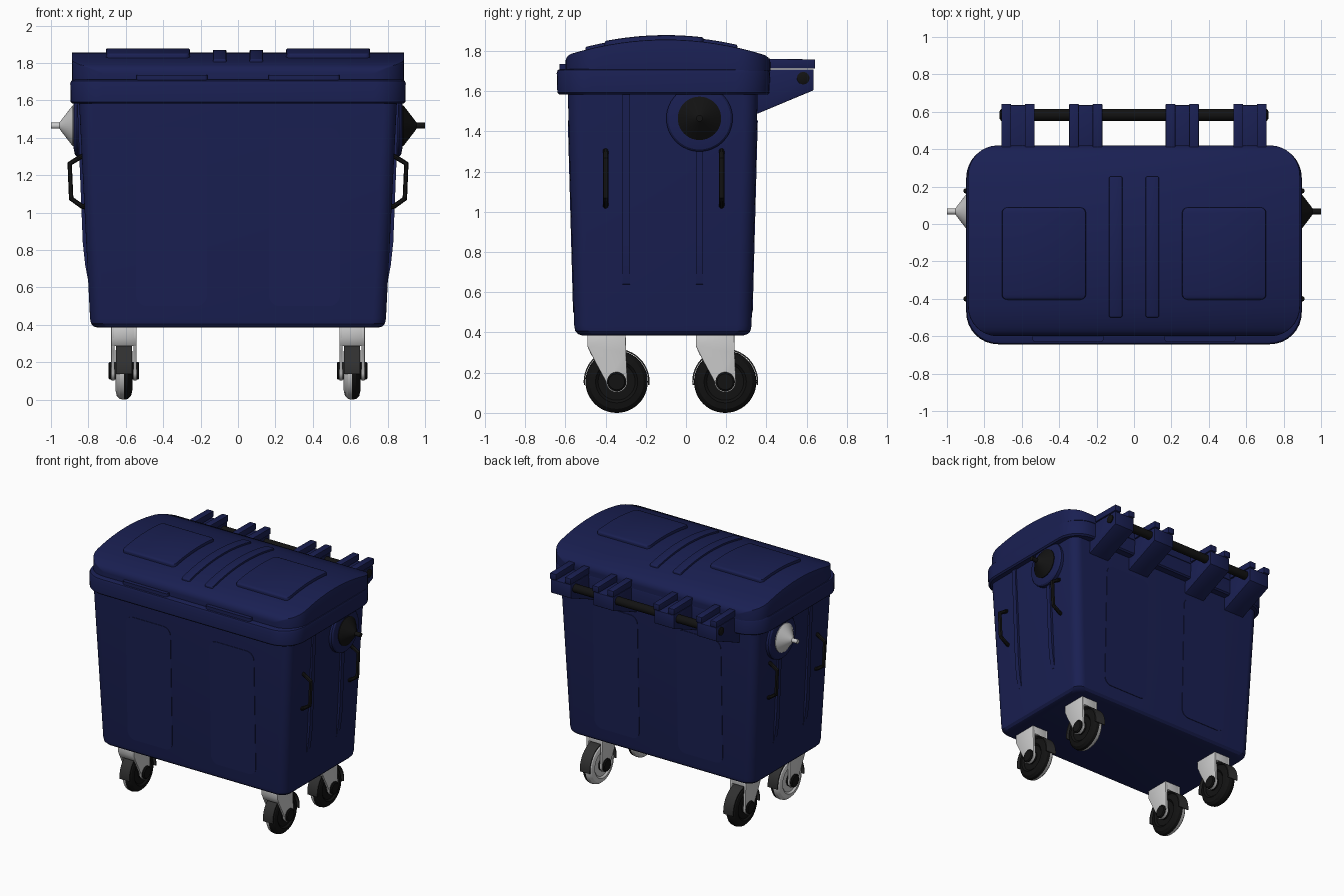
import bpy, bmesh
from math import sin, cos, pi, sqrt

if "Cube" in bpy.data.objects:
    bpy.data.objects.remove(bpy.data.objects["Cube"])


def material(name, rgb):
    m = bpy.data.materials.new(name)
    m.diffuse_color = (*rgb, 1)
    m.use_nodes = True
    m.node_tree.nodes["Principled BSDF"].inputs["Base Color"].default_value = m.diffuse_color
    return m


BLUE = material("navy_plastic", (0.010, 0.014, 0.085))
BLACK = material("black_rubber", (0.006, 0.006, 0.006))
DARK = material("dark_grey", (0.03, 0.03, 0.03))


def loft(name, rings, mat=None, bevel=0):
    """Skin a list of equal-length closed rings and cap both ends."""
    bm = bmesh.new()
    vs = [[bm.verts.new(p) for p in ring] for ring in rings]
    n = len(vs[0])
    for a, b in zip(vs, vs[1:]):
        for i in range(n):
            j = (i + 1) % n
            bm.faces.new((a[i], a[j], b[j], b[i]))
    bm.faces.new(vs[0])
    bm.faces.new(vs[-1])
    bmesh.ops.recalc_face_normals(bm, faces=bm.faces)
    me = bpy.data.meshes.new(name)
    bm.to_mesh(me)
    bm.free()
    ob = bpy.data.objects.new(name, me)
    bpy.context.collection.objects.link(ob)
    if mat:
        me.materials.append(mat)
    if bevel:
        mod = ob.modifiers.new("bevel", 'BEVEL')
        mod.width, mod.segments = bevel, 2
    return ob


def prism_x(name, yz, x0, x1, mat=None, bevel=0):
    return loft(name, [[(x, y, z) for y, z in yz] for x in (x0, x1)], mat, bevel)


def lathe_x(name, profile, cx, cy, cz, mat=None, n=32):
    """Revolve (x, radius) points about an axis parallel to x."""
    return loft(name, [[(cx + x, cy + r * cos(2 * pi * i / n), cz + r * sin(2 * pi * i / n))
                        for i in range(n)] for x, r in profile], mat)


def rrect(x0, x1, y0, y1, r, n=8):
    pts = []
    for k, (cx, cy) in enumerate([(x1 - r, y1 - r), (x0 + r, y1 - r), (x0 + r, y0 + r), (x1 - r, y0 + r)]):
        for i in range(n + 1):
            a = (k + i / n) * pi / 2
            pts.append((cx + r * cos(a), cy + r * sin(a)))
    return pts


def tub(name, levels, r, mat):
    """Stack of rounded rectangles: (z, half width, front y, back y)."""
    return loft(name, [[(x, y, z) for x, y in rrect(-w, w, y0, y1, r)] for z, w, y0, y1 in levels], mat)


def dome(y):
    return 1.857 - 0.32 * (y + 0.1) ** 2


def dome_strip(name, cx, w, y0, y1, r, lift, e, side, base=None):
    """Slab following the lid's curve, with rounded plan corners and softened edges."""
    c = [r * (1 - cos(pi / 2 * i / 8)) for i in range(9)]
    mid = [y0 + r + (y1 - y0 - 2 * r) * i / 12 for i in range(1, 12)]
    rings = []
    for y in [y0 + d for d in c] + mid + [y1 - d for d in reversed(c)]:
        d = max(0, min(y - y0, y1 - y))
        hw = w - r + sqrt(max(0, r * r - max(0, r - d) ** 2))
        zt = dome(y) + lift - e * (1 - sqrt(1 - (max(0, e - d) / e) ** 2))
        zb = base if base else dome(y) - 0.02
        s = side
        half = [(hw, zb), (hw, zt - s), (hw - 0.3 * s, zt - 0.3 * s), (hw - s, zt)]
        rings.append([(cx + x, y, z) for x, z in half] + [(cx - x, y, z) for x, z in reversed(half)])
    return loft(name, rings, BLUE)


# tapered body and its rim
tub("body", [(0.385, 0.75, -0.515, 0.285), (0.392, 0.772, -0.537, 0.307), (0.408, 0.786, -0.551, 0.321),
             (0.435, 0.791, -0.556, 0.326), (1.6, 0.85, -0.588, 0.357)], 0.07, BLUE)
tub("rim", [(1.583, 0.885, -0.63, 0.405), (1.593, 0.895, -0.64, 0.415), (1.69, 0.897, -0.643, 0.418),
            (1.705, 0.892, -0.638, 0.413), (1.711, 0.88, -0.626, 0.401)], 0.17, BLUE)

# domed lid with raised panels, ribs and front grips
dome_strip("lid", 0, 0.888, -0.6, 0.42, 0.16, 0, 0.03, 0.006, base=1.70)
for s in (-1, 1):
    dome_strip("lid_panel", s * 0.482, 0.225, -0.405, 0.088, 0.03, 0.022, 0.01, 0.01)
    dome_strip("lid_rib", s * 0.098, 0.036, -0.5, 0.255, 0.012, 0.014, 0.006, 0.006)
    grip = rrect(s * 0.353 - 0.19, s * 0.353 + 0.19, -0.63, -0.56, 0.015, 3)
    loft("lid_grip", [[(x, y, z) for x, y in grip] for z in (1.708, 1.735)], BLUE)


# faint panels on front and back walls
def wall_panel(name, cx, front):
    def wall(z, out):
        t = (z - 0.435) / 1.165
        return -0.556 - 0.032 * t - out if front else 0.326 + 0.031 * t + out
    outline = rrect(cx - 0.19, cx + 0.19, 0.5, 1.455, 0.06)
    loft(name, [[(x, wall(z, o), z) for x, z in outline] for o in (-0.01, 0.004)], BLUE)


for s in (-1, 1):
    wall_panel("front_panel", s * 0.355, True)
    wall_panel("back_panel", s * 0.355, False)

for s in (-1, 1):
    # vertical side ribs fading into the wall at the bottom
    rib = [(0.78, 0.62), (0.802, 0.64), (0.817, 0.72), (0.830, 0.84), (0.860, 1.59), (0.80, 1.59)]
    for y in (-0.297, 0.067):
        loft("side_rib", [[(s * x, y + d, z) for x, z in rib] for d in (-0.018, 0.018)], BLUE)

    # lifting trunnions
    lathe_x("trunnion_boss", [(s * 0.82, 0.165), (s * 0.862, 0.165), (s * 0.872, 0.155), (s * 0.88, 0.115)],
            0, 0.067, 1.465, BLUE, 48)
    lathe_x("trunnion", [(s * x, r) for x, r in [(0.86, 0.108), (0.885, 0.108), (0.945, 0.03), (0.955, 0.016),
                                                 (1.0, 0.016)]], 0, 0.067, 1.465, BLACK if s > 0 else None, 40)

    # bent side handles
    for y in (-0.4, 0.177):
        cu = bpy.data.curves.new("side_handle", 'CURVE')
        cu.dimensions, cu.bevel_depth, cu.bevel_resolution, cu.use_fill_caps = '3D', 0.014, 3, True
        sp = cu.splines.new('POLY')
        path = [(0.825, 1.305), (0.842, 1.298), (0.9, 1.262), (0.892, 1.075), (0.835, 1.035), (0.815, 1.03)]
        sp.points.add(len(path) - 1)
        for p, (x, z) in zip(sp.points, path):
            p.co = (s * x, y, z, 1)
        cu.materials.append(BLACK)
        bpy.context.collection.objects.link(bpy.data.objects.new("side_handle", cu))

# rear hinge brackets with lid arms on a common rod
for cx in (-0.62, -0.258, 0.258, 0.62):
    prism_x("hinge_bracket", [(0.33, 1.48), (0.36, 1.49), (0.635, 1.605), (0.635, 1.708), (0.33, 1.708)],
            cx - 0.085, cx + 0.085, BLUE, 0.004)
    for s in (-1, 1):
        prism_x("lid_arm", [(0.38, 1.712), (0.642, 1.712), (0.642, 1.758), (0.38, 1.762)],
                cx + s * 0.063 - 0.026, cx + s * 0.063 + 0.026, BLUE, 0.004)
lathe_x("hinge_rod", [(-0.718, 0.02), (-0.712, 0.031), (0.712, 0.031), (0.718, 0.02)], 0, 0.583, 1.665, BLACK)

# four casters
R = 0.155
arc = [(0.053 * cos(pi + pi * i / 12), R + 0.053 * sin(pi + pi * i / 12)) for i in range(13)]
cheek = [(-0.145, 0.39), (-0.145, 0.33), (-0.11, 0.26)] + arc + [(0.047, 0.3), (0.045, 0.39)]
crown = [(-0.145, 0.39), (-0.145, 0.33), (-0.125, 0.285), (-0.07, 0.315), (0.046, 0.325), (0.045, 0.39)]
tyre = [(0, R), (0.022, 0.151), (0.038, 0.135), (0.045, 0.105), (0.034, 0.092), (0.034, 0.04)]
for cx in (-0.61, 0.61):
    for cy in (-0.345, 0.195):
        for s in (-1, 1):
            grey = s < 0 and not (cx < 0 and cy > 0)
            lathe_x("tyre_half", [(s * x, r) for x, r in tyre], cx, cy, R, None if grey else BLACK, 48)
            prism_x("fork_cheek", [(cy + y, z) for y, z in cheek], cx + s * 0.05, cx + s * 0.068, None, 0.003)
        prism_x("fork_crown", [(cy + y, z) for y, z in crown], cx - 0.066, cx + 0.066, None, 0.003)
        lathe_x("axle", [(-0.082, 0.04), (-0.076, 0.048), (0.076, 0.048), (0.082, 0.04)], cx, cy, R, BLACK)
        loft("wheel_guard", [[(cx + x, cy + r * cos(a), R + r * sin(a)) for x, r in
                              ((-0.042, 0.157), (0.042, 0.157), (0.042, 0.164), (-0.042, 0.164))]
                             for a in [-0.1 + (pi + 0.2) * i / 28 for i in range(29)]], DARK)

# turn curves to meshes and shade everything
bpy.ops.object.select_all(action='SELECT')
bpy.context.view_layer.objects.active = bpy.context.scene.objects["body"]
bpy.ops.object.convert(target='MESH')
bpy.ops.object.shade_smooth_by_angle()
